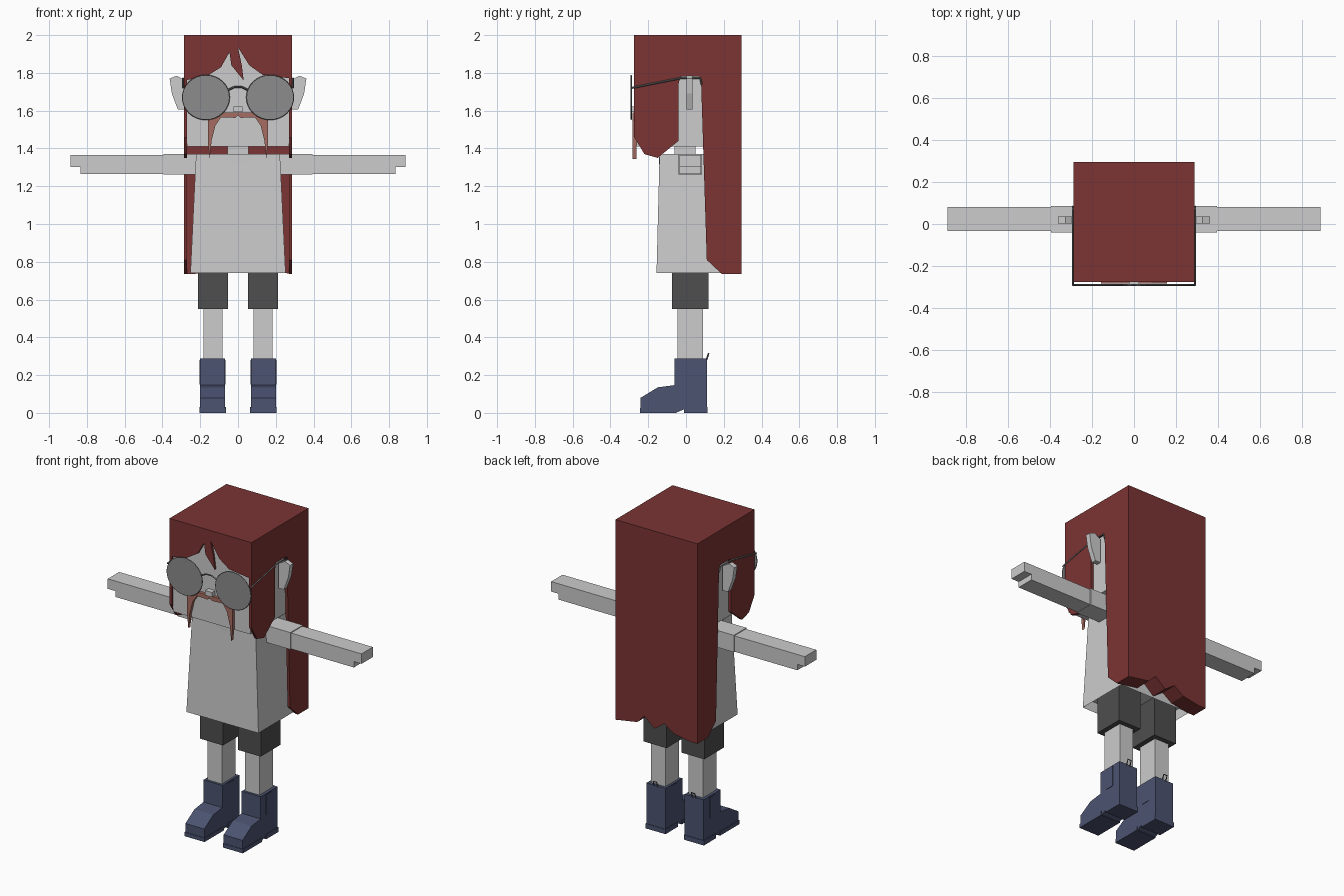
import bpy, bmesh, math
from mathutils import Vector, Matrix

cube = bpy.data.objects.get("Cube")
if cube:
    bpy.data.objects.remove(cube, do_unlink=True)


def material(name, srgb):
    lin = [((c / 255 + 0.055) / 1.055) ** 2.4 for c in srgb]
    m = bpy.data.materials.new(name)
    m.use_nodes = True
    m.diffuse_color = (*lin, 1)
    m.node_tree.nodes["Principled BSDF"].inputs["Base Color"].default_value = (*lin, 1)
    return m


PALE = material("pale grey", (204, 204, 204))
HAIR = material("dark red", (124, 52, 52))
TACHE = material("reddish brown", (166, 108, 97))
SHORTS = material("charcoal", (78, 78, 78))
BOOT = material("slate blue", (75, 83, 113))
LENS = material("lens grey", (140, 140, 140))
FRAME = material("frame grey", (110, 110, 110))


def finish(bm, name, mat):
    bmesh.ops.recalc_face_normals(bm, faces=bm.faces)
    me = bpy.data.meshes.new(name)
    bm.to_mesh(me)
    bm.free()
    me.materials.append(mat)
    ob = bpy.data.objects.new(name, me)
    bpy.context.collection.objects.link(ob)
    return ob


def box(name, mat, x, y, z):
    bm = bmesh.new()
    bmesh.ops.create_cube(bm, size=1)
    for v in bm.verts:
        v.co = [r[0] + (c + 0.5) * (r[1] - r[0]) for c, r in zip(v.co, (x, y, z))]
    return finish(bm, name, mat)


def prism(name, mat, outline, axis, lo, hi):
    """Extrude an outline along x (points are y, z) or y (points are x, z)."""
    bm = bmesh.new()
    place = (lambda a, b: (lo, a, b)) if axis == "x" else (lambda a, b: (a, lo, b))
    face = bm.faces.new([bm.verts.new(place(a, b)) for a, b in outline])
    ext = bmesh.ops.extrude_face_region(bm, geom=[face])
    shift = Vector((hi - lo, 0, 0)) if axis == "x" else Vector((0, hi - lo, 0))
    bmesh.ops.translate(bm, vec=shift, verts=[e for e in ext["geom"] if isinstance(e, bmesh.types.BMVert)])
    return finish(bm, name, mat)


def tube(name, mat, points, radius, closed=False):
    cu = bpy.data.curves.new(name, "CURVE")
    cu.dimensions = "3D"
    cu.bevel_depth = radius
    cu.bevel_resolution = 0
    cu.use_fill_caps = True
    sp = cu.splines.new("POLY")
    sp.points.add(len(points) - 1)
    for p, co in zip(sp.points, points):
        p.co = (*co, 1)
    sp.use_cyclic_u = closed
    cu.materials.append(mat)
    ob = bpy.data.objects.new(name, cu)
    bpy.context.collection.objects.link(ob)
    return ob


# Head, neck and nose
box("head", PALE, (-0.27, 0.27), (-0.262, 0.19), (1.41, 1.95))
box("neck", PALE, (-0.055, 0.055), (-0.06, 0.05), (1.33, 1.41))
box("nose", PALE, (-0.024, 0.024), (-0.295, -0.262), (1.592, 1.622))

# Hair: crown, fringe, long back with ragged hem, side curtains
box("hair_crown", HAIR, (-0.285, 0.285), (-0.275, 0.295), (1.94, 2))
fringe = [(-0.285, 2), (-0.285, 1.76), (-0.17, 1.78), (-0.09, 1.83), (-0.045, 1.91),
          (-0.035, 1.84), (0.03, 1.76), (0.02, 1.84), (0, 1.935), (0.06, 1.84),
          (0.13, 1.79), (0.285, 1.77), (0.285, 2)]
prism("hair_fringe", HAIR, fringe, "y", -0.275, -0.262)
hem = [(0.285, 2), (0.285, 0.735), (0.135, 0.76), (0.085, 0.81), (0.015, 0.75),
       (-0.055, 0.80), (-0.12, 0.755), (-0.235, 0.735), (-0.285, 0.735), (-0.285, 2)]
prism("hair_back", HAIR, hem, "y", 0.19, 0.295)
curtain = [(-0.275, 2), (0.295, 2), (0.295, 0.735), (0.19, 0.735), (0.11, 0.81),
           (0.08, 1.75), (0.07, 1.78), (-0.03, 1.78), (-0.04, 1.74), (-0.04, 1.44),
           (-0.15, 1.35), (-0.22, 1.37), (-0.275, 1.46)]

# Moustache, drawn as one half and reflected
half = [(0, 1.575), (0.015, 1.562), (0.09, 1.565), (0.12, 1.52), (0.14, 1.44),
        (0.15, 1.345), (0.158, 1.42), (0.158, 1.55), (0.085, 1.59), (0, 1.59)]
whole = half + [(-x, z) for x, z in reversed(half[1:-1])]
prism("moustache", TACHE, whole, "y", -0.282, -0.262)

# Shirt: tapered box, hollow underneath
bm = bmesh.new()
bmesh.ops.create_cube(bm, size=2)
for v in bm.verts:
    top = v.co.z > 0
    v.co = (v.co.x * (0.222 if top else 0.252),
            0.016 + v.co.y * (0.156 if top else 0.172), 1.37 if top else 0.74)
bottom = [f for f in bm.faces if f.calc_center_median().z < 0.75]
bmesh.ops.inset_region(bm, faces=bottom, thickness=0.012)
bmesh.ops.translate(bm, vec=(0, 0, 0.06), verts=bottom[0].verts)
finish(bm, "shirt", PALE)
arc = [(0.085 * math.cos(math.pi * i / 8), 1.366 - 0.05 * math.sin(math.pi * i / 8)) for i in range(9)]
prism("neckline", PALE, arc, "y", -0.144, -0.136)

# Glasses bridge
tube("glasses_bridge", FRAME, [(-0.055, -0.29, 1.708), (-0.02, -0.29, 1.725),
                               (0.02, -0.29, 1.725), (0.055, -0.29, 1.708)], 0.005)

# Parts on both sides
ear = [(0.28, 1.76), (0.325, 1.785), (0.362, 1.77), (0.35, 1.69), (0.318, 1.605), (0.28, 1.605)]
hand_arm = [(0.38, 1.265), (0.835, 1.265), (0.835, 1.302), (0.888, 1.302), (0.888, 1.365), (0.38, 1.365)]
boot = [(-0.24, 0), (-0.24, 0.08), (-0.15, 0.135), (-0.06, 0.147), (-0.06, 0.287),
        (0.11, 0.287), (0.11, 0), (-0.01, 0), (-0.012, 0.018), (-0.055, 0)]
for side, s in (("left", 1), ("right", -1)):
    def span(a, b):
        return tuple(sorted((s * a, s * b)))

    prism("hair_curtain_" + side, HAIR, curtain, "x", *span(0.27, 0.287))
    prism("ear_" + side, PALE, [(s * x, z) for x, z in ear], "y", 0.003, 0.035)

    # Round lens, rim and temple
    ring = [(s * 0.17 + 0.123 * math.cos(i * math.tau / 32), 1.67 + 0.116 * math.sin(i * math.tau / 32))
            for i in range(32)]
    prism("lens_" + side, LENS, ring, "y", -0.293, -0.287)
    tube("lens_rim_" + side, FRAME, [(x, -0.29, z) for x, z in ring], 0.004, True)
    tube("temple_" + side, FRAME, [(s * 0.291, y, z) for y, z in
         ((-0.29, 1.72), (-0.03, 1.772), (0.075, 1.772), (0.083, 1.74))], 0.005)

    # Sleeve and arm
    box("sleeve_" + side, PALE, span(0.2, 0.395), (-0.04, 0.085), (1.263, 1.37))
    prism("arm_" + side, PALE, [(s * x, z) for x, z in hand_arm], "y", -0.034, 0.08)

    # Shorts leg, shin and boot
    box("shorts_" + side, SHORTS, span(0.052, 0.212), (-0.075, 0.12), (0.55, 0.82))
    box("shin_" + side, PALE, span(0.082, 0.182), (-0.045, 0.09), (0.27, 0.56))
    prism("boot_" + side, BOOT, boot, "x", *span(0.068, 0.2))
    box("boot_heel_" + side, BOOT, span(0.064, 0.204), (-0.01, 0.113), (0, 0.03))
    box("boot_sole_" + side, BOOT, span(0.064, 0.204), (-0.243, -0.05), (0, 0.025))
    box("boot_gusset_" + side, BOOT, span(0.065, 0.203), (-0.005, 0.05), (0.15, 0.28))
    tube("boot_pull_loop_" + side, SHORTS, [(s * 0.134 + dx, y, z) for dx, y, z in
         ((-0.012, 0.108, 0.28), (-0.012, 0.12, 0.315), (0.012, 0.12, 0.315), (0.012, 0.108, 0.28))], 0.004)
